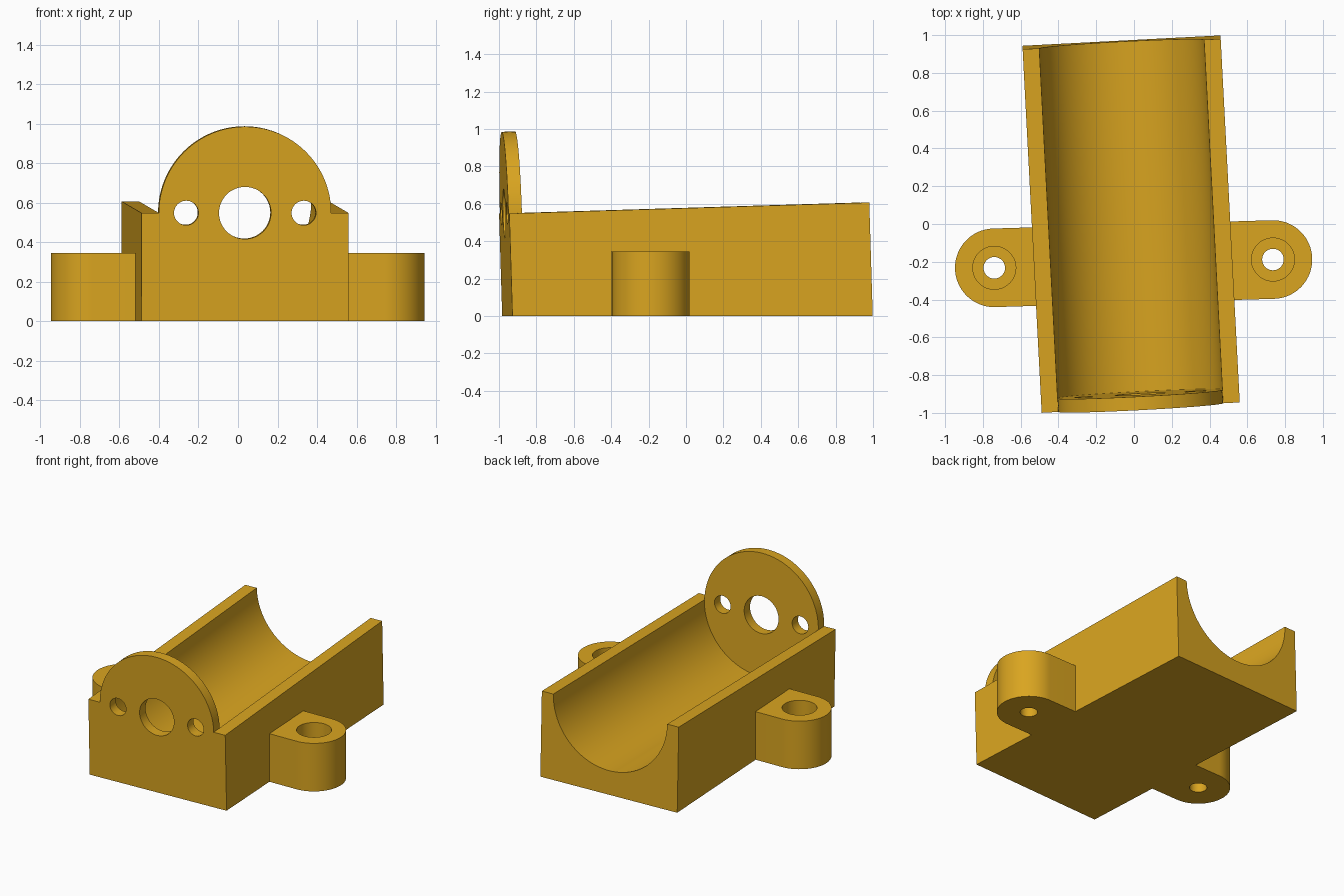
import bpy, bmesh, math
from mathutils import Matrix, Vector

if "Cube" in bpy.data.objects:
    bpy.data.objects.remove(bpy.data.objects["Cube"])

gold = bpy.data.materials.new("golden yellow")
gold.diffuse_color = (0.70, 0.376, 0.0144, 1)
gold.use_nodes = True
gold.node_tree.nodes["Principled BSDF"].inputs["Base Color"].default_value = gold.diffuse_color

# Tilted frame of the cradle: origin at the front end of the channel axis
TILT = (Matrix.Translation((0.0355, -0.972, 0.548))
        @ Matrix.Rotation(math.radians(3), 4, 'Z')
        @ Matrix.Rotation(math.radians(1.75), 4, 'X'))
# Frame of the two screw lugs: upright, turned a little
LUGS = Matrix.Translation((-0.002, -0.21, 0)) @ Matrix.Rotation(math.radians(1.7), 4, 'Z')


def arc(cx, cy, r, a0, a1, n):
    return [(cx + r * math.cos(math.radians(a0 + (a1 - a0) * i / n)),
             cy + r * math.sin(math.radians(a0 + (a1 - a0) * i / n))) for i in range(n + 1)]


def circle(cx, cy, r, n=64):
    return arc(cx, cy, r, 0, 360, n)[:-1]


def prism(name, profile, lo, hi, axis, frame):
    """Extrude a closed 2D profile along local y or z."""
    bm = bmesh.new()
    put = (lambda p: (p[0], lo, p[1])) if axis == 'y' else (lambda p: (p[0], p[1], lo))
    face = bm.faces.new([bm.verts.new(put(p)) for p in profile])
    top = bmesh.ops.extrude_face_region(bm, geom=[face])
    move = Vector((0, hi - lo, 0)) if axis == 'y' else Vector((0, 0, hi - lo))
    bmesh.ops.translate(bm, vec=move, verts=[v for v in top['geom'] if isinstance(v, bmesh.types.BMVert)])
    bmesh.ops.recalc_face_normals(bm, faces=bm.faces)
    bm.transform(frame)
    me = bpy.data.meshes.new(name)
    bm.to_mesh(me)
    bm.free()
    me.materials.append(gold)
    ob = bpy.data.objects.new(name, me)
    bpy.context.collection.objects.link(ob)
    return ob


def combine(ob, tool, operation):
    mod = ob.modifiers.new("combine", 'BOOLEAN')
    mod.operation, mod.object, mod.solver = operation, tool, 'EXACT'
    bpy.context.view_layer.objects.active = ob
    bpy.ops.object.modifier_apply(modifier=mod.name)
    bpy.data.objects.remove(tool)


def smooth(ob):
    bpy.ops.object.select_all(action='DESELECT')
    ob.select_set(True)
    bpy.context.view_layer.objects.active = ob
    bpy.ops.object.shade_smooth_by_angle(angle=math.radians(30))


W, L, R, T = 0.525, 1.928, 0.437, 0.072  # half width, length, channel radius, plate thickness

# Cradle block with a half-round channel behind the end plate
cradle = prism("cradle", [(-W, -0.8), (W, -0.8), (W, 0), (-W, 0)], 0, L, 'y', TILT)
combine(cradle, prism("channel_cutter", circle(0, 0, R, 96), T, L + 0.2, 'y', TILT), 'DIFFERENCE')

# Round end plate rising above the block
plate = arc(0, 0, R, 0, 180, 48) + [(-R, -0.1), (R, -0.1)]
combine(cradle, prism("end_plate", plate, 0, T, 'y', TILT), 'UNION')

# Shaft hole and two screw holes through the plate
for x, r in ((0, 0.132), (-0.298, 0.062), (0.298, 0.062)):
    combine(cradle, prism("hole_cutter", circle(x, 0, r, 48), -0.1, T + 0.05, 'y', TILT), 'DIFFERENCE')

# Level underside
floor = [(-2, -2), (2, -2), (2, 2), (-2, 2)]
combine(cradle, prism("floor_cutter", floor, -1, 0, 'z', Matrix()), 'DIFFERENCE')
smooth(cradle)

# Side lugs with counterbored screw holes
for side, name in ((-1, "left_lug"), (1, "right_lug")):
    cx, r = 0.738, 0.208
    outline = [(0.49, -r)] + arc(cx, 0, r, -90, 90, 40) + [(0.49, r)]
    lug = prism(name, [(side * x, y) for x, y in outline], 0, 0.345, 'z', LUGS)
    for radius, low in ((0.057, -0.1), (0.114, 0.12)):
        combine(lug, prism("bore_cutter", circle(side * cx, 0, radius, 48), low, 0.5, 'z', LUGS), 'DIFFERENCE')
    smooth(lug)
